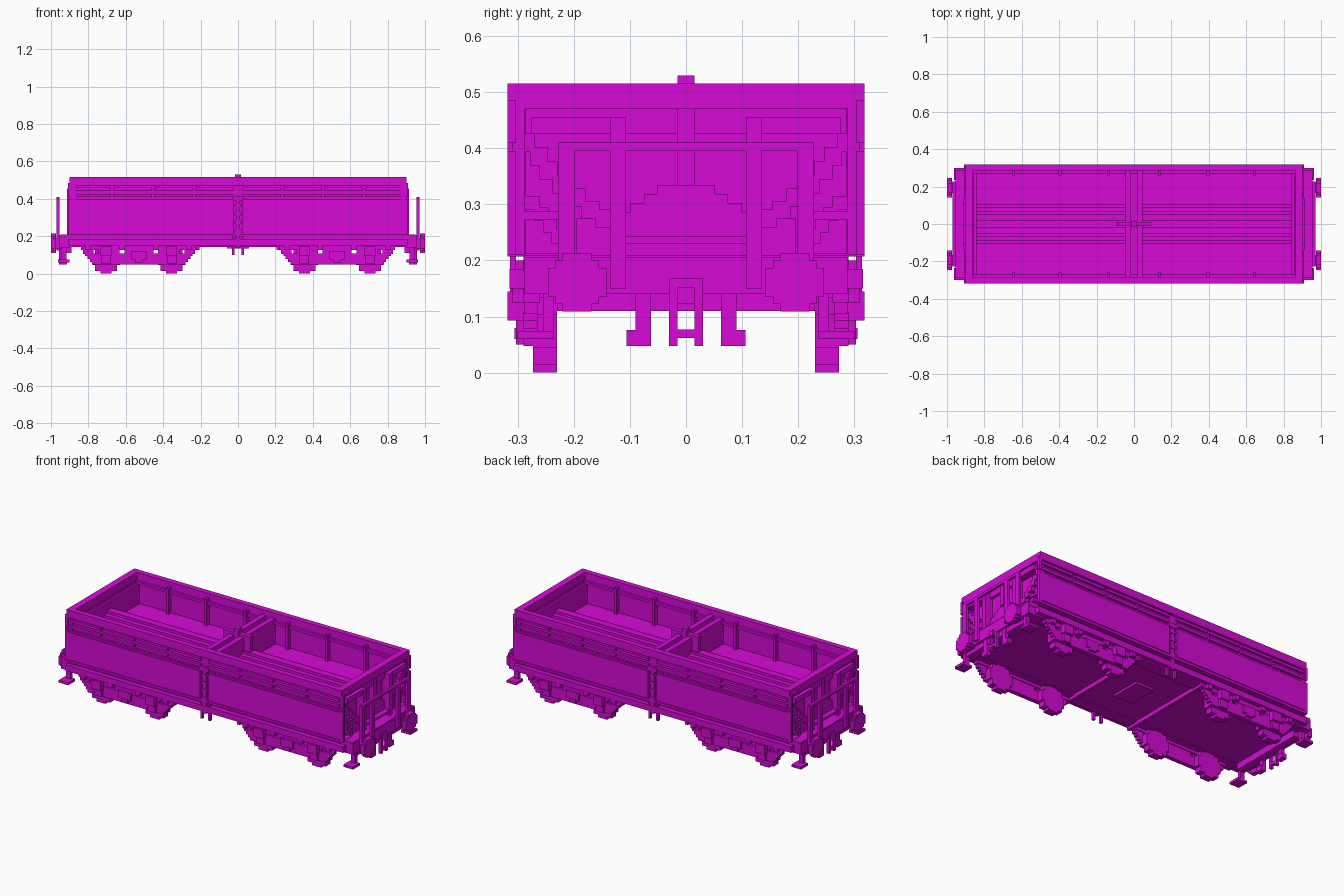
import bpy, bmesh, math

cube = bpy.data.objects.get("Cube")
if cube:
    bpy.data.objects.remove(cube, do_unlink=True)

mat = bpy.data.materials.new("magenta paint")
mat.use_nodes = True
COL = (0.68, 0.003, 0.68, 1)
mat.diffuse_color = COL
mat.node_tree.nodes["Principled BSDF"].inputs["Base Color"].default_value = COL


def part(name, boxes, mirror=""):
    """One object from (x0, x1, y0, y1, z0, z1) boxes, mirrored over the named axes."""
    bm = bmesh.new()
    for x0, x1, y0, y1, z0, z1 in boxes:
        for sx in ((1, -1) if "x" in mirror else (1,)):
            for sy in ((1, -1) if "y" in mirror else (1,)):
                vs = bmesh.ops.create_cube(bm, size=1)["verts"]
                for v in vs:
                    v.co = (sx * ((x0 + x1) / 2 + v.co.x * (x1 - x0)),
                            sy * ((y0 + y1) / 2 + v.co.y * (y1 - y0)),
                            (z0 + z1) / 2 + v.co.z * (z1 - z0))
    bmesh.ops.recalc_face_normals(bm, faces=bm.faces)
    me = bpy.data.meshes.new(name)
    bm.to_mesh(me)
    bm.free()
    me.materials.append(mat)
    ob = bpy.data.objects.new(name, me)
    bpy.context.collection.objects.link(ob)
    return ob


def disc_rows(r, step):
    """Stepped circle as (half width, low, high) rows."""
    n = round(2 * r / step)
    for i in range(n):
        lo = -r + 2 * r * i / n
        hi = lo + 2 * r / n
        mid = max(abs(lo), abs(hi)) - r / n * 0.9
        yield round(math.sqrt(r * r - mid * mid) / step) * step, lo, hi


# Side walls: inner sheet, door panel, rails, top band and lower lip
part("side_wall", [
    (-0.893, 0.893, 0.285, 0.303, 0.212, 0.515),
    (-0.893, 0.893, 0.303, 0.318, 0.47, 0.515),
    (0.025, 0.893, 0.303, 0.313, 0.212, 0.395),
    (0.025, 0.893, 0.313, 0.318, 0.225, 0.385),
], "xy")
pitch = 0.218
part("side_rails", [(0.025 + i * pitch, 0.025 + (i + 1) * pitch - 0.012, 0.303, 0.318, z, z + 0.016)
                    for i in range(4) for z in (0.41, 0.445)], "xy")
part("lower_lip", [(-0.893, 0.893, 0.29, 0.318, 0.207, 0.22)], "y")
part("centre_latch", [(-0.012, 0.012, 0.303, 0.314, 0.14, 0.4),
                      (-0.03, 0.03, 0.303, 0.318, 0.39, 0.415)]
     + [(-0.018, 0.018, 0.303, 0.318, z, z + 0.018) for z in (0.22, 0.265, 0.31, 0.355)], "y")
part("latch_lever", [(0.018, 0.032, 0.29, 0.305, 0.1, 0.2)], "xy")

# Inner ledge and vertical ribs
part("inner_ledge", [(0.0, 0.87, 0.27, 0.29, 0.455, 0.47)], "xy")
part("inner_ribs", [(x - 0.008, x + 0.008, 0.26, 0.29, 0.33, 0.49)
                    for x in (0.137, 0.395, 0.645)], "xy")

# Ends: recessed wall, rim, corner posts and stepped corner braces
part("end_wall", [(0.842, 0.868, -0.29, 0.29, 0.21, 0.455)], "x")
part("end_rim", [(0.86, 0.9, -0.318, 0.318, 0.47, 0.515),
                 (0.855, 0.885, -0.303, 0.303, 0.425, 0.47)], "x")
part("corner_post", [(0.868, 0.9, 0.288, 0.31, 0.21, 0.47),
                     (0.89, 0.908, 0.303, 0.318, 0.21, 0.395),
                     (0.89, 0.908, 0.303, 0.318, 0.41, 0.485),
                     (0.868, 0.908, 0.135, 0.275, 0.425, 0.455)], "xy")
# Diagonal braces running down and inwards along the hopper end
part("corner_brace", [(0.868, 0.893, y - 0.016, y + 0.016, z - 0.016, z + 0.016)
                      for y, z in ((0.285, 0.41), (0.262, 0.385), (0.245, 0.36), (0.222, 0.335),
                                   (0.195, 0.312), (0.17, 0.29), (0.145, 0.275))]
     + [(0.868, 0.893, 0.2 + i * 0.015, 0.225 + i * 0.015, 0.21 + i * 0.02, 0.235 + i * 0.02)
        for i in range(5)], "xy")
part("end_saddle", [(0.868, 0.885, -w, w, z, z + 0.0165) for w, z in
                    ((0.13, 0.27), (0.1, 0.286), (0.075, 0.302), (0.052, 0.318))]
     + [(0.868, 0.885, -0.195, 0.195, 0.21, 0.275)], "x")

# End platform posts and handrails
part("end_posts", [(0.868, 0.915, 0.107, 0.135, 0.185, 0.455),
                   (0.955, 0.97, 0.198, 0.228, 0.15, 0.41),
                   (0.955, 0.97, 0.107, 0.135, 0.15, 0.41)], "xy")
part("end_handrail", [(0.955, 0.97, -0.228, 0.228, 0.395, 0.41),
                      (0.885, 0.915, -0.107, 0.107, 0.23, 0.243)], "x")
part("end_side_bar", [(0.868, 0.9, 0.228, 0.303, 0.272, 0.287)], "xy")
part("end_centre_post", [(0.868, 0.895, -0.015, 0.015, 0.334, 0.485)], "x")

# Hopper floor with a stepped saddle ridge
part("hopper_floor", [(-0.85, 0.85, -0.29, 0.29, 0.318, 0.335)])
part("saddle_ridge", [(0.04, 0.845, -w, w, 0.33, z) for w, z in
                      ((0.105, 0.35), (0.09, 0.365), (0.07, 0.38), (0.05, 0.395), (0.022, 0.41))], "x")
part("hopper_core", [(-0.84, 0.84, -0.22, 0.22, 0.2, 0.32)])

# Double centre divider with cap
part("centre_divider", [(0.016, 0.046, -0.285, 0.285, 0.33, 0.485)], "x")
part("divider_web", [(-0.02, 0.02, -0.285, 0.285, 0.33, 0.455),
                     (-0.09, 0.09, -0.012, 0.012, 0.4, 0.5),
                     (-0.015, 0.015, -0.015, 0.015, 0.45, 0.53)])

# Underframe
part("chassis", [(-0.9, 0.9, -0.23, 0.23, 0.148, 0.205),
                 (-0.06, 0.06, -0.09, 0.09, 0.135, 0.155)])
part("sole_bar", [(-0.9, 0.9, 0.225, 0.288, 0.142, 0.212),
                  (-0.908, 0.908, 0.28, 0.315, 0.15, 0.185)], "y")
part("cross_rod", [(0.205, 0.222, -0.3, 0.3, 0.125, 0.15)], "x")
part("headstock", [(0.89, 0.94, -0.23, 0.23, 0.11, 0.2),
                   (0.89, 0.955, -0.288, 0.288, 0.14, 0.205),
                   (0.868, 0.95, -0.29, 0.29, 0.185, 0.21)], "x")

# Buffers as stepped discs on stems
part("buffer", [(0.972, 1.0, 0.194 - w, 0.194 + w, 0.161 + a, 0.161 + b)
                for w, a, b in disc_rows(0.052, 0.013)]
     + [(0.94, 0.975, 0.165, 0.223, 0.132, 0.19)], "xy")

# Coupling hook, air hoses and corner steps
part("coupling", [(0.94, 0.958, s * 0.0225 - 0.0075, s * 0.0225 + 0.0075, 0.048, 0.168) for s in (-1, 1)]
     + [(0.94, 0.958, -0.03, 0.03, 0.062, 0.077), (0.94, 0.958, -0.03, 0.03, 0.15, 0.168),
        (0.93, 0.97, -0.015, 0.015, 0.123, 0.152)], "x")
part("air_hose", [(0.925, 0.945, 0.062, 0.09, 0.048, 0.155),
                  (0.915, 0.945, 0.062, 0.106, 0.048, 0.076)], "xy")
part("corner_step", [(0.918, 0.945, 0.235, 0.255, 0.06, 0.15),
                     (0.9, 0.962, 0.235, 0.3, 0.06, 0.074)], "xy")

# Bogies: side frames with openings, axle boxes, springs and wheels
BC = 0.53
frame = [(BC - 0.32, BC + 0.31, 0.26, 0.29, 0.125, 0.15)]
frame += [(BC - w, BC + w, 0.265, 0.29, z, z + 0.0152) for w, z in
          ((0.25, 0.048), (0.262, 0.063), (0.275, 0.078), (0.288, 0.093))]
edges = [-0.3, -0.243, -0.217, -0.103, -0.077, 0.077, 0.103, 0.217, 0.243, 0.3]
frame += [(BC + edges[i], BC + edges[i + 1], 0.265, 0.288, 0.105, 0.13) for i in range(0, 10, 2)]
part("bogie_frame", frame, "xy")
part("bogie_springs", [(BC + d - 0.025, BC + d + 0.025, 0.28, 0.303, 0.05, 0.12)
                       for d in (-0.175, 0.175)]
     + [(BC - 0.04, BC + 0.04, 0.28, 0.303, 0.075, 0.12),
        (BC - 0.02, BC + 0.02, 0.28, 0.306, 0.06, 0.08)], "xy")
part("axle_box", [(BC + d - 0.03, BC + d + 0.03, 0.28, 0.318, 0.093, 0.145)
                  for d in (-0.175, 0.175)]
     + [(BC + d - 0.015, BC + d + 0.015, 0.28, 0.31, 0.125, 0.17) for d in (-0.27, -0.09, 0.09, 0.27)], "xy")
part("wheels", [(BC + d - w, BC + d + w, 0.23, 0.273, 0.075 + a, 0.075 + b)
                for d in (-0.175, 0.175) for w, a, b in disc_rows(0.075, 0.0148)], "xy")
